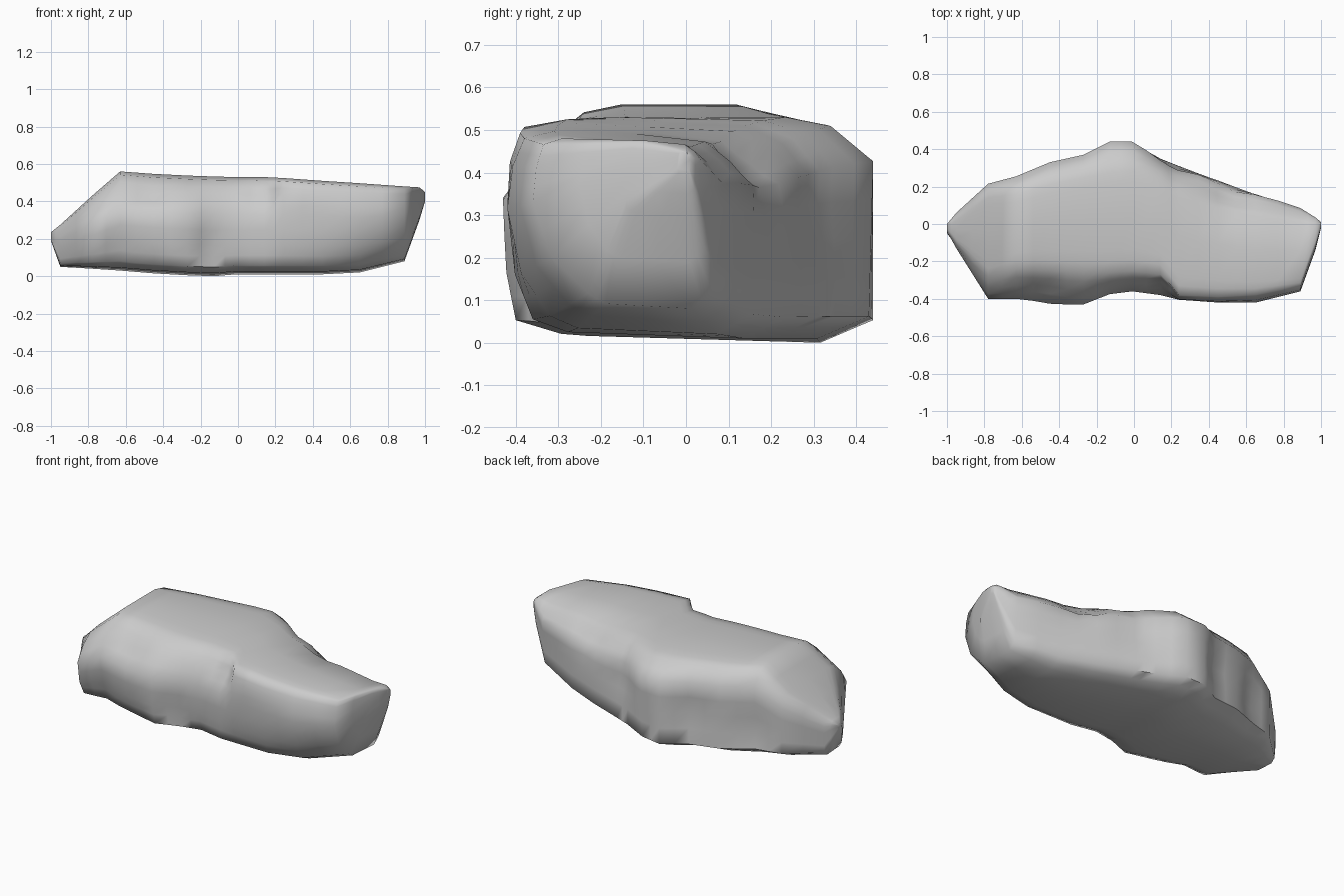
import bpy, bmesh, math
from mathutils import Vector

# Rock stations along x: x, bottom z, top z,
# front y (low, middle, top edge), back y (top edge, high, low)
STATIONS = [
    (-1.00, .19, .235, -.05, -.04, -.03, .00, .00, .00),
    (-0.95, .05, .275, -.11, -.13, -.10, .04, .06, .05),
    (-0.78, .04, .43, -.34, -.40, -.28, .18, .215, .21),
    (-0.63, .03, .56, -.34, -.40, -.24, .20, .255, .25),
    (-0.45, .015, .547, -.37, -.43, -.25, .26, .33, .33),
    (-0.27, .005, .538, -.40, -.43, -.26, .30, .37, .36),
    (-0.13, .00, .533, -.34, -.375, -.26, .33, .44, .44),
    (-0.01, .01, .53, -.33, -.36, -.25, .34, .44, .43),
    (0.14, .01, .53, -.36, -.38, -.27, .28, .35, .35),
    (0.24, .01, .525, -.36, -.405, -.38, .23, .305, .31),
    (0.45, .01, .51, -.36, -.42, -.39, .17, .235, .23),
    (0.65, .02, .497, -.32, -.42, -.38, .11, .165, .15),
    (0.89, .08, .48, -.23, -.36, -.335, .05, .085, .06),
    (0.97, .30, .475, -.14, -.14, -.12, .02, .035, .03),
    (1.00, .40, .45, -.02, -.02, -.015, .005, .01, .01),
]
# Weathered hollows: centre x, y, z, radius, depth
HOLLOWS = [
    (-.48, -.36, .44, .16, .03), (-.17, -.38, .16, .13, .02),
    (-.65, -.40, .13, .12, .02), (.15, -.33, .44, .12, .03),
    (.22, .28, .35, .20, .025), (-.30, .36, .25, .16, .02),
    (-.60, .27, .20, .14, .02), (.52, .17, .42, .20, .04),
]


def section(x, zb, zt, fl, fm, ft, bt, bh, bl):
    """Closed outline of the rock at one station."""
    h, w = zt - zb, bl - fl
    tilt = .10 * min(1, max(0, (x - .05) / .3))  # top leans to the back
    pts = [
        (fl + .14 * w, zb + .03 * h), (fl, zb + .09 * h),
        ((fl * .35 + fm * .65) - .005 * w, zb + .3 * h),
        (fm, zb + .62 * h), ((fm + ft) / 2 - .015 * w, zb + .83 * h),
        (ft, zb + .965 * h), (ft + .15 * w, zt),
        (bt - .14 * w, zt - .5 * tilt * h),
        (bt, zb + (.96 - tilt) * h), (bh, zb + (.8 - .6 * tilt) * h),
        ((bh + bl) / 2, zb + .45 * h), (bl, zb + .1 * h),
        (bl - .16 * w, zb),
    ]
    return [(x, y, z) for y, z in pts]


# Rock body, lofted through the sections and closed at both ends
bm = bmesh.new()
rings = [[bm.verts.new(p) for p in section(*s)] for s in STATIONS]
for a, b in zip(rings, rings[1:]):
    for i in range(len(a)):
        j = (i + 1) % len(a)
        bm.faces.new((a[i], a[j], b[j], b[i]))
bm.faces.new(rings[0])
bm.faces.new(rings[-1])
bmesh.ops.subdivide_edges(bm, edges=bm.edges[:], cuts=1, use_grid_fill=True)
bmesh.ops.recalc_face_normals(bm, faces=bm.faces)
bm.normal_update()

# Press the hollows into the sides
normals = {v: v.normal.copy() for v in bm.verts}
for x, y, z, radius, depth in HOLLOWS:
    for v, n in normals.items():
        d = (v.co - Vector((x, y, z))).length / radius
        if d < 1:
            v.co -= n * depth * (.5 + .5 * math.cos(math.pi * d))

mesh = bpy.data.meshes.new("rock")
bm.to_mesh(mesh)
bm.free()
rock = bpy.data.objects.new("rock", mesh)
bpy.context.collection.objects.link(rock)

# Soft surface with sharp broken edges
bpy.context.view_layer.objects.active = rock
rock.select_set(True)
bpy.ops.object.shade_smooth_by_angle(angle=1.1)
